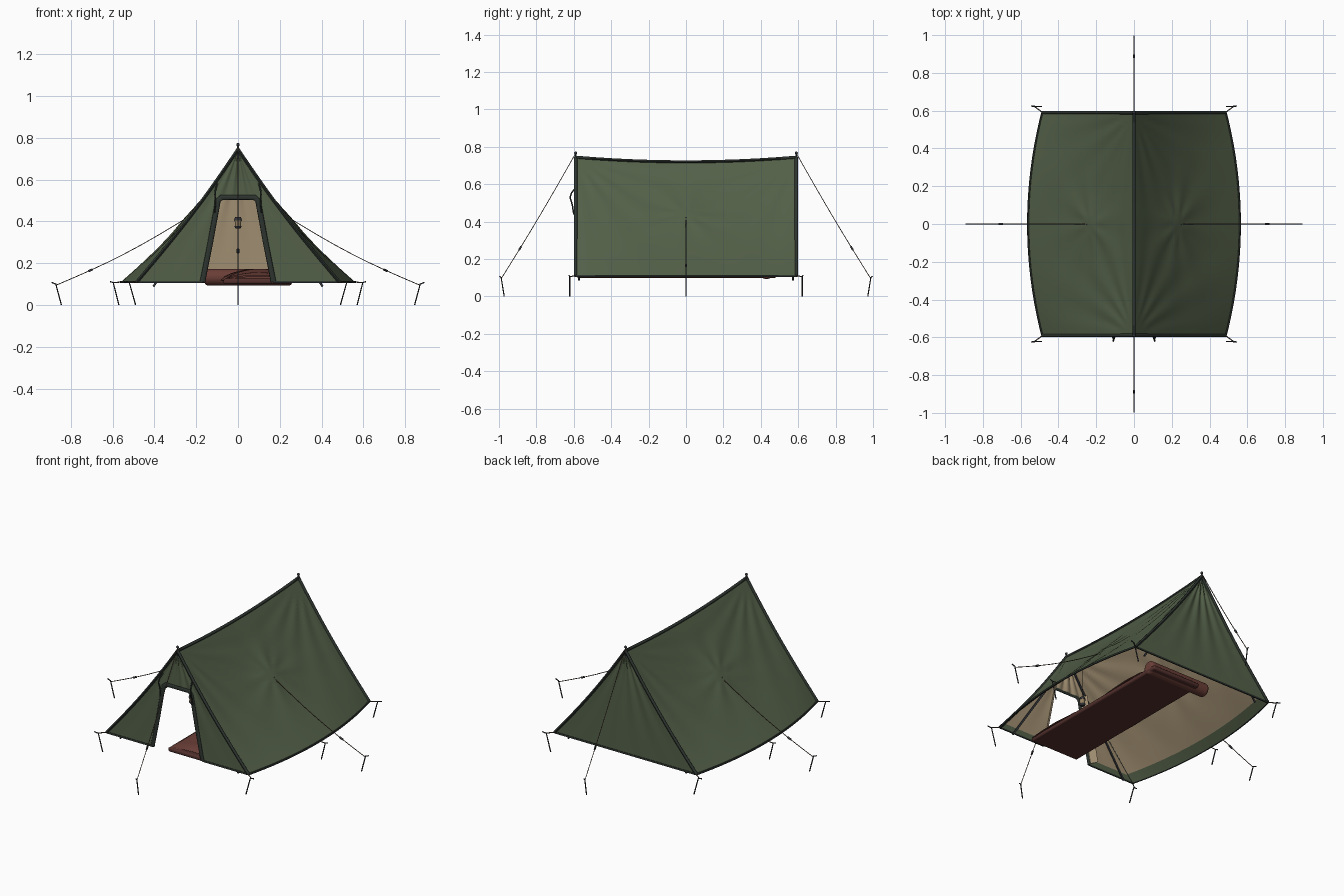
import bpy, bmesh
from math import sin, cos, pi, exp, hypot, atan2, radians
from mathutils import Vector

if "Cube" in bpy.data.objects:
    bpy.data.objects.remove(bpy.data.objects["Cube"])


def material(name, r, g, b):
    m = bpy.data.materials.new(name)
    m.diffuse_color = (r, g, b, 1)
    m.use_nodes = True
    m.node_tree.nodes["Principled BSDF"].inputs["Base Color"].default_value = m.diffuse_color
    return m


GREEN = material("green canvas", 0.088, 0.118, 0.066)
TAN = material("tan lining", 0.35, 0.27, 0.165)
TRIM = material("dark trim", 0.026, 0.034, 0.028)
METAL = material("dark metal", 0.035, 0.038, 0.045)
ROPE = material("brown rope", 0.10, 0.065, 0.045)
MAT = material("dark red mat", 0.085, 0.03, 0.026)
BLANKET = material("red blanket", 0.145, 0.048, 0.038)
GLASS = material("lantern glass", 0.30, 0.22, 0.12)

L, HEM, TOP = 0.59, 0.11, 0.745      # half length, hem height, apex height
DOOR = 0.515                         # door top height


def finish(ob, mats, angle=40):
    for m in mats:
        ob.data.materials.append(m)
    bpy.ops.object.select_all(action='DESELECT')
    ob.select_set(True)
    bpy.context.view_layer.objects.active = ob
    bpy.ops.object.shade_smooth_by_angle(angle=radians(angle))
    return ob


def mesh_object(name, bm, mats, angle=40):
    me = bpy.data.meshes.new(name)
    bm.to_mesh(me)
    bm.free()
    ob = bpy.data.objects.new(name, me)
    bpy.context.collection.objects.link(ob)
    return finish(ob, mats, angle)


def tube(name, pts, r, mat, res=1):
    cu = bpy.data.curves.new(name, 'CURVE')
    cu.dimensions = '3D'
    cu.bevel_depth, cu.bevel_resolution, cu.use_fill_caps = r, res, True
    sp = cu.splines.new('POLY')
    sp.points.add(len(pts) - 1)
    for p, co in zip(sp.points, pts):
        p.co = (*co, 1)
    ob = bpy.data.objects.new(name, cu)
    bpy.context.collection.objects.link(ob)
    bpy.ops.object.select_all(action='DESELECT')
    ob.select_set(True)
    bpy.context.view_layer.objects.active = ob
    bpy.ops.object.convert(target='MESH')
    return finish(bpy.context.object, [mat], 60)


def cloth(name, fn, nu, nv, outward, mats, thick=0.005, hem=0.15):
    """Double skin: outer face in mats[0], inner face in mats[1], inner hem in mats[0]."""
    bm = bmesh.new()
    g = [[bm.verts.new(fn(i / nu, j / nv)) for j in range(nv + 1)] for i in range(nu + 1)]
    for i in range(nu):
        for j in range(nv):
            bm.faces.new((g[i][j], g[i + 1][j], g[i + 1][j + 1], g[i][j + 1]))
    bmesh.ops.remove_doubles(bm, verts=bm.verts[:], dist=1e-5)
    bm.normal_update()
    if sum((f.normal for f in bm.faces), Vector()).dot(Vector(outward)) < 0:
        bmesh.ops.reverse_faces(bm, faces=bm.faces[:])
        bm.normal_update()
    outer = bm.faces[:]
    inner = {v: bm.verts.new(v.co - v.normal * thick) for v in bm.verts[:]}
    for f in outer:
        nf = bm.faces.new([inner[v] for v in reversed(f.verts)])
        nf.material_index = 0 if f.calc_center_median().z < hem else 1
    return mesh_object(name, bm, mats, 60)


# ---- canvas shape ----
def side_point(s, y, t, folds=True):
    e = 1 - (y / L) ** 2
    zr = TOP - 0.025 * e
    x = (0.485 + 0.075 * e) * (t - (0.035 + 0.035 * e) * sin(pi * t))
    z = zr + (HEM - zr) * t
    d = 0
    if folds:
        a, b = L - abs(y), 0.8 * t
        r, th = hypot(a, b), atan2(b, a)
        d += 0.006 * sin(18 * th) * exp(-r / 0.35) * min(1, r / 0.1)
        rho, phi = hypot(y, 0.8 * (t - 0.47)), atan2(t - 0.47, y)
        d += 0.004 * sin(8 * phi) * exp(-rho / 0.2) * min(1, rho / 0.05)
        d += 0.012 * exp(-(rho / 0.12) ** 2)
        d *= min(1, 5 * e) * min(1, 6 * t, 6 * (1 - t))
    return (s * (x + 0.78 * d), y, z + 0.62 * d)


def edge(z):
    return side_point(1, L, (TOP - z) / (TOP - HEM), False)[0]


def end_point(sy, x, z):
    w = max(edge(z), 1e-4)
    u, t = x / w, (TOP - z) / (TOP - HEM)
    return (x, sy * (L - 0.006 * (1 - u * u) * (1 - t) * min(1, 5 * t) * (1 + cos(16 * u))), z)


def door_half(z):
    return 0.09 + 0.08 * (DOOR - z) / (DOOR - HEM)


SKIN = [GREEN, TAN]
for s, n in ((1, "right"), (-1, "left")):
    cloth(n + "_roof_panel", lambda u, v: side_point(s, L * (2 * u - 1), v), 64, 44, (s, 0, 1), SKIN)

    # front wall beside the door
    def half(u, v):
        z = DOOR + (HEM - DOOR) * v
        d = door_half(z)
        return end_point(-1, s * (d + (edge(z) - d) * u), z)
    cloth(n + "_front_wall", half, 18, 24, (0, -1, 0), SKIN)

    # inside flap turned back along the door edge
    cloth(n + "_door_flap", lambda u, v: (s * (door_half(DOOR - 0.4 * v) + 0.02 * u), -L + 0.01 + 0.04 * u,
                                          DOOR - 0.4 * v), 2, 8, (-s, 0, 0), [TAN, TAN], 0.003)


def wall(sy, low):
    def fn(u, v):
        z = TOP + (low - TOP) * v
        return end_point(sy, (2 * u - 1) * edge(z), z)
    return fn


cloth("front_wall_top", wall(-1, DOOR), 36, 16, (0, -1, 0), SKIN)
cloth("back_wall", wall(1, HEM), 48, 32, (0, 1, 0), SKIN)

# ---- bound edges ----
N = 20
ys = [L * (2 * i / N - 1) for i in range(N + 1)]
tube("ridge_binding", [side_point(1, y, 0, False) for y in ys], 0.009, TRIM)
for s in (1, -1):
    tube("side_hem", [side_point(s, y, 1, False) for y in ys], 0.006, TRIM)
    for sy in (1, -1):
        tube("corner_seam", [side_point(s, sy * L, i / N, False) for i in range(N + 1)], 0.009, TRIM)
    tube("front_hem", [(s * 0.17, -L, HEM), (s * 0.485, -L, HEM)], 0.006, TRIM)
tube("back_hem", [(-0.485, L, HEM), (0.485, L, HEM)], 0.006, TRIM)

# door binding, a flattened tube with rounded top corners
half_path = [(0.17, 0, HEM), (0.132, 0, 0.3), (0.1, 0, 0.475), (0.095, 0, 0.5), (0.078, 0, 0.515)]
path = [(-x, y, z) for x, y, z in half_path] + half_path[::-1]
band = tube("door_binding", path, 0.013, TRIM, 2)
band.scale.y, band.location.y = 0.5, -L - 0.001

# door ties
for s in (1, -1):
    tube("door_tie", [(s * 0.1, -L, 0.58), (s * 0.107, -0.612, 0.555), (s * 0.11, -0.62, 0.53),
                      (s * 0.108, -0.608, 0.49), (s * 0.113, -0.6, 0.44)], 0.004, TRIM)

# ---- poles, guy ropes and pegs ----


def peg(foot, head, hook):
    tube("peg", [foot, head, hook], 0.0035, METAL)


def sag(a, b, drop):
    a, b = Vector(a), Vector(b)
    return [a.lerp(b, i / 8) - Vector((0, 0, drop * sin(pi * i / 8))) for i in range(9)]


def guy(a, b, drop):
    pts = sag(a, b, drop)
    tube("guy_rope", pts, 0.0022, ROPE)
    p, d = pts[6], (pts[7] - pts[6]).normalized() * 0.012
    tube("rope_slider", [p - d, p + d], 0.006, METAL)


for sy in (1, -1):
    for s in (1, -1):
        tube("frame_pole", [(0, sy * 0.572, 0.715), (s * 0.405, sy * 0.572, 0.088)], 0.006, METAL)
        tube("corner_loop", [(s * 0.483, sy * L, HEM), (s * 0.525, sy * 0.62, 0.107)], 0.003, ROPE)
        peg((s * 0.49, sy * 0.622, 0), (s * 0.52, sy * 0.622, 0.107), (s * 0.545, sy * 0.625, 0.112))
    tube("pole_tip", [(0, sy * L, 0.70), (0, sy * L, 0.765)], 0.005, METAL)
    bpy.ops.mesh.primitive_uv_sphere_add(segments=12, ring_count=8, radius=0.008, location=(0, sy * L, 0.767))
    bpy.context.object.name = "pole_knob"
    finish(bpy.context.object, [METAL], 60)
    guy((0, sy * 0.593, 0.76), (0, sy * 0.985, 0.1), 0.01)
    peg((0, sy * 0.972, 0), (0, sy * 0.988, 0.1), (0, sy * 0.997, 0.108))

for s in (1, -1):
    guy((s * 0.215, 0, 0.435), (s * 0.87, 0, 0.095), 0.02)
    peg((s * 0.845, 0, 0), (s * 0.872, 0, 0.1), (s * 0.892, 0, 0.108))
    tube("guy_tab", [(s * 0.205, 0, 0.44), (s * 0.25, 0, 0.418)], 0.005, TRIM)
    tube("side_loop", [(s * 0.555, 0, HEM), (s * 0.6, 0, 0.107)], 0.003, ROPE)
    peg((s * 0.57, 0, 0), (s * 0.597, 0, 0.107), (s * 0.612, 0, 0.112))

# ---- bedding ----
bpy.ops.mesh.primitive_cube_add(size=1, location=(0.095, -0.05, 0.113))
mat = bpy.context.object
mat.name = "sleeping_mat"
mat.scale = (0.33, 1.07, 0.026)
bpy.ops.object.transform_apply(location=False, rotation=False, scale=True)
bev = mat.modifiers.new("bevel", 'BEVEL')
bev.width, bev.segments = 0.01, 3
finish(mat, [MAT])


def quilt(u, v):
    y = -0.575 + 0.93 * v
    h = 0.05 * sin(pi * u) ** 0.6 * min(1, 0.45 + 4 * v) + 0.005 * sin(38 * v) * sin(pi * u)
    return (-0.075 + 0.34 * u + 0.01 * sin(9 * v), y, 0.118 + h)


cloth("blanket", quilt, 20, 48, (0, 0, 1), [BLANKET, BLANKET], 0.006)

bpy.ops.mesh.primitive_cylinder_add(vertices=24, radius=0.04, depth=0.42, location=(0.05, 0.43, 0.133),
                                    rotation=(0, pi / 2, 0))
bolster = bpy.context.object
bolster.name = "bolster_pillow"
bev = bolster.modifiers.new("bevel", 'BEVEL')
bev.width, bev.segments = 0.018, 4
finish(bolster, [BLANKET])

# ---- hanging lantern ----
tube("lantern_cord", [(0, -0.45, 0.73), (0, -0.45, 0.42)], 0.002, ROPE)
for name, r1, r2, z0, z1, m in (("lantern_cap", 0.019, 0.014, 0.405, 0.42, METAL),
                                ("lantern_glass", 0.014, 0.016, 0.378, 0.405, GLASS),
                                ("lantern_base", 0.012, 0.018, 0.367, 0.378, METAL)):
    bpy.ops.mesh.primitive_cone_add(vertices=16, radius1=r1, radius2=r2, depth=z1 - z0,
                                    location=(0, -0.45, (z0 + z1) / 2))
    bpy.context.object.name = name
    finish(bpy.context.object, [m])
